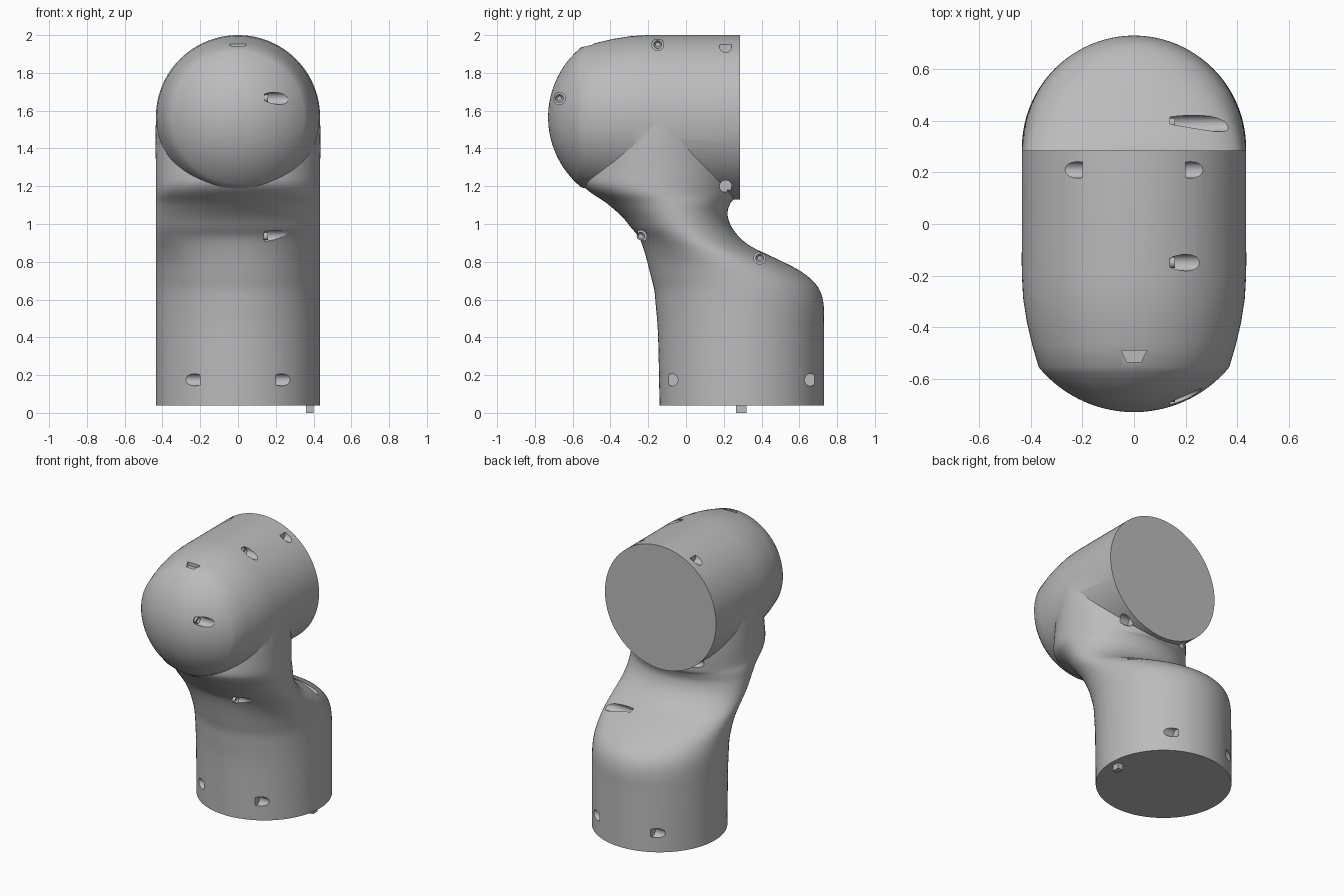
import bpy, bmesh, math
from mathutils import Matrix, Vector

if "Cube" in bpy.data.objects:
    bpy.data.objects.remove(bpy.data.objects["Cube"], do_unlink=True)

R = 0.435       # main tube radius
AXIS_Z = 1.565  # height of the upper tube axis

grey = bpy.data.materials.new("light_grey")
grey.use_nodes = True
colour = (0.5, 0.5, 0.5, 1)
grey.diffuse_color = colour
grey.node_tree.nodes["Principled BSDF"].inputs["Base Color"].default_value = colour


def finish(name, bm):
    bmesh.ops.recalc_face_normals(bm, faces=bm.faces)
    mesh = bpy.data.meshes.new(name)
    bm.to_mesh(mesh)
    bm.free()
    mesh.materials.append(grey)
    ob = bpy.data.objects.new(name, mesh)
    bpy.context.collection.objects.link(ob)
    return ob


def loft(name, sections, n=96):
    """Skin elliptical sections (front y, z, back y, z, half width)."""
    bm = bmesh.new()
    rings = []
    for fy, fz, by, bz, w in sections:
        f, b = Vector((0, fy, fz)), Vector((0, by, bz))
        mid, half = (f + b) / 2, (b - f) / 2
        ring = []
        for i in range(n):
            a = math.tau * i / n
            ring.append(bm.verts.new(mid + half * math.cos(a) + Vector((w * math.sin(a), 0, 0))))
        rings.append(ring)
    for lo, hi in zip(rings, rings[1:]):
        for i in range(n):
            j = (i + 1) % n
            bm.faces.new((lo[i], lo[j], hi[j], hi[i]))
    bm.faces.new(rings[0])
    bm.faces.new(rings[-1])
    return finish(name, bm)


def spline(points, steps=5):
    """Smooth interpolation through the given sections."""
    out = []
    for k in range(len(points) - 1):
        p0, p1 = points[max(k - 1, 0)], points[k]
        p2, p3 = points[k + 1], points[min(k + 2, len(points) - 1)]
        for s in range(steps):
            t = s / steps
            out.append([b + 0.5 * t * (c - a + t * (2 * a - 5 * b + 4 * c - d
                        + t * (3 * (b - c) + d - a)))
                        for a, b, c, d in zip(p0, p1, p2, p3)])
    return out + [points[-1]]


def rod(name, y, z, x0, x1, radius, sides=24):
    """Cylinder lying along x."""
    bm = bmesh.new()
    m = Matrix.Translation(((x0 + x1) / 2, y, z)) @ Matrix.Rotation(math.pi / 2, 4, "Y")
    bmesh.ops.create_cone(bm, cap_ends=True, segments=sides, radius1=radius,
                          radius2=radius, depth=abs(x1 - x0), matrix=m)
    return finish(name, bm)


def boolean(target, tool, operation):
    mod = target.modifiers.new("cut", "BOOLEAN")
    mod.object, mod.operation, mod.solver = tool, operation, "EXACT"
    bpy.context.view_layer.objects.active = target
    bpy.ops.object.modifier_apply(modifier=mod.name)
    bpy.data.objects.remove(tool, do_unlink=True)


def smooth(ob):
    bpy.ops.object.select_all(action="DESELECT")
    ob.select_set(True)
    bpy.context.view_layer.objects.active = ob
    bpy.ops.object.shade_smooth_by_angle(angle=math.radians(25))


# Lower tube, shoulder and neck
body = loft("arm_link_body", spline([
    (-.14, .04, .73, .04, R), (-.145, .3, .73, .3, R), (-.15, .45, .73, .45, R),
    (-.16, .57, .73, .56, R), (-.168, .65, .712, .64, R), (-.185, .72, .67, .7, R),
    (-.205, .8, .59, .76, R), (-.225, .87, .46, .825, R), (-.25, .93, .33, .89, R),
    (-.29, .98, .25, .97, R), (-.34, 1.04, .22, 1.05, R), (-.42, 1.11, .235, 1.11, R),
    (-.54, 1.2, .26, 1.15, R), (-.54, 1.3, .26, 1.3, R),
    (-.47, 1.55, .2, 1.55, R - .001), (-.4, 1.7, .15, 1.7, .4)]))

# Upper tube with tapered nose and domed cap
profile = [(.285, R), (-.2, R), (-.29, .43), (-.38, .416), (-.47, .395), (-.555, .37)]
dome_r = 0.479
edge = math.asin(.37 / dome_r)
for k in range(1, 16):
    a = edge * (1 - k / 15.2)
    profile.append((-.73 + dome_r * (1 - math.cos(a)), dome_r * math.sin(a)))
tube = loft("upper_tube", [(y, AXIS_Z - r, y, AXIS_Z + r, r) for y, r in profile])
boolean(body, tube, "UNION")

# Bolt pockets on both sides of the two tube ends
for y, z in ((-.075, .175), (.66, .175), (.21, 1.94), (.21, 1.2)):
    for side in (-1, 1):
        boolean(body, rod("pocket", y, z, side * .2, side * .6, .032), "DIFFERENCE")

# Cover screws in deeper pockets on the left side
for i, (y, z) in enumerate(((-.67, 1.665), (-.15, 1.95), (-.24, .935), (.39, .82))):
    boolean(body, rod("pocket", y, z, .14, .6, .032), "DIFFERENCE")
    screw = rod("cover_screw_%d" % (i + 1), y, z, .135, .16, .021, 18)
    bm = bmesh.new()
    bm.from_mesh(screw.data)
    top = max(bm.faces, key=lambda f: f.calc_center_median().x)
    bmesh.ops.inset_region(bm, faces=[top], thickness=.009)
    bmesh.ops.translate(bm, verts=top.verts, vec=(-.012, 0, 0))
    bm.to_mesh(screw.data)
    bm.free()
    smooth(screw)

# Trapezoid alignment notch on top of the nose
bm = bmesh.new()
base = bm.faces.new([bm.verts.new((x, y, 1.93)) for x, y in
                     ((-.05, -.49), (.05, -.49), (.028, -.535), (-.028, -.535))])
ext = bmesh.ops.extrude_face_region(bm, geom=[base])["geom"]
bmesh.ops.translate(bm, vec=(0, 0, .1),
                    verts=[v for v in ext if isinstance(v, bmesh.types.BMVert)])
boolean(body, finish("notch", bm), "DIFFERENCE")
smooth(body)

# Locating pin under the base
bm = bmesh.new()
bmesh.ops.create_cube(bm, size=1, matrix=Matrix.Translation((.38, .292, .025))
                      @ Matrix.Diagonal((.04, .054, .05, 1)))
finish("locating_pin", bm)
